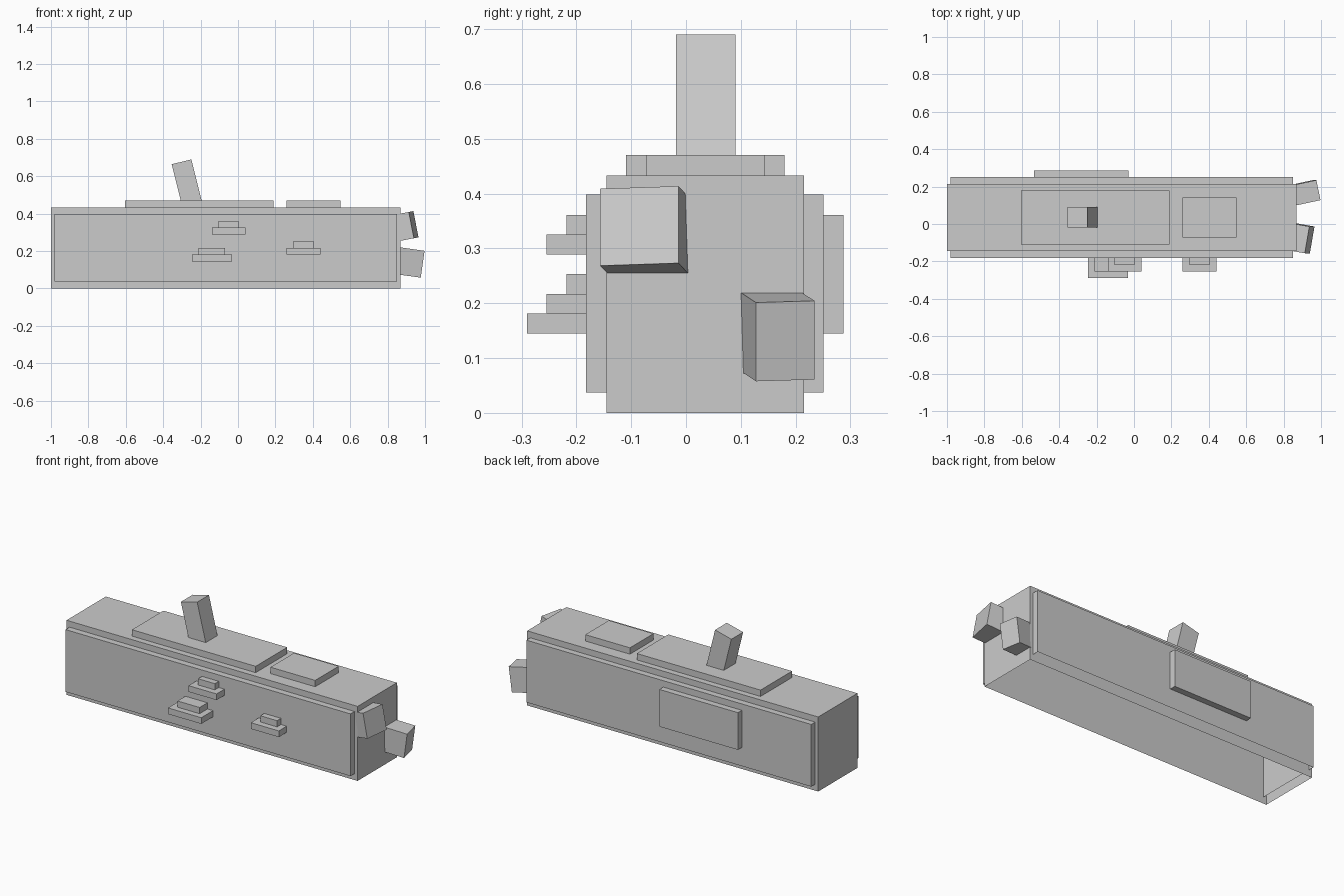
import bpy
import bmesh
from math import radians
from mathutils import Matrix, Vector

cube = bpy.data.objects.get("Cube")
if cube:
    bpy.data.objects.remove(cube, do_unlink=True)

grey = bpy.data.materials.new("plain_grey")
grey.use_nodes = True
COLOUR = (0.6, 0.6, 0.6, 1)
grey.diffuse_color = COLOUR
grey.node_tree.nodes["Principled BSDF"].inputs["Base Color"].default_value = COLOUR


def block(name, size, matrix, open_bottom=False):
    """Flat-shaded box of a given size placed by a matrix."""
    bm = bmesh.new()
    bmesh.ops.create_cube(bm, size=1)
    bmesh.ops.scale(bm, vec=size, verts=bm.verts)
    if open_bottom:
        under = [f for f in bm.faces if f.normal.z < -0.9]
        bmesh.ops.delete(bm, geom=under, context='FACES_ONLY')
    bm.transform(matrix)
    mesh = bpy.data.meshes.new(name)
    bm.to_mesh(mesh)
    bm.free()
    mesh.materials.append(grey)
    obj = bpy.data.objects.new(name, mesh)
    bpy.context.collection.objects.link(obj)
    return obj


def span(name, x, y, z, open_bottom=False):
    """Upright box given by its range on each axis."""
    lo, hi = Vector((x[0], y[0], z[0])), Vector((x[1], y[1], z[1]))
    return block(name, hi - lo, Matrix.Translation((lo + hi) / 2), open_bottom)


def tilted(name, size, end, pitch, yaw):
    """Box whose local +x end face is centred on a point."""
    turn = Matrix.Rotation(radians(pitch), 4, 'Y') @ Matrix.Rotation(radians(yaw), 4, 'Z')
    back = Matrix.Translation((-size[0] / 2, 0, 0))
    return block(name, size, Matrix.Translation(end) @ turn @ back)


# Hollow hull and the wider side shell, both open underneath
span("hull", (-1, 0.87), (-0.145, 0.215), (0, 0.433), True)
span("side_shell", (-0.98, 0.85), (-0.182, 0.251), (0.037, 0.398), True)

# Raised plates on the roof and back
span("long_roof_plate", (-0.605, 0.19), (-0.109, 0.18), (0.433, 0.47))
span("short_roof_plate", (0.26, 0.547), (-0.073, 0.143), (0.433, 0.47))
span("back_plate", (-0.535, -0.03), (0.251, 0.287), (0.145, 0.361))

# Stepped ledges on the front: centre x, base z, half widths, base reach
STEP = 0.036
WALL = -0.182
for label, cx, z, wide, narrow, reach in (
        ("lower", -0.14, 0.145, 0.107, 0.071, 3),
        ("upper", -0.05, 0.289, 0.09, 0.054, 2),
        ("left", 0.35, 0.181, 0.09, 0.054, 2)):
    for part, half, level in (("base", wide, 0), ("top", narrow, 1)):
        span(f"{label}_ledge_{part}", (cx - half, cx + half),
             (WALL - STEP * (reach - level), WALL),
             (z + STEP * level, z + STEP * (level + 1)))

# Leaning post on the roof
tilted("roof_post", (0.25, 0.108, 0.108), (-0.302, 0.036, 0.677), -104, 0)

# Two angled blocks on the end
tilted("upper_end_block", (0.145, 0.145, 0.143), (0.939, -0.085, 0.341), -11, -10)
tilted("lower_end_block", (0.18, 0.109, 0.145), (0.976, 0.181, 0.131), 8, 12)
